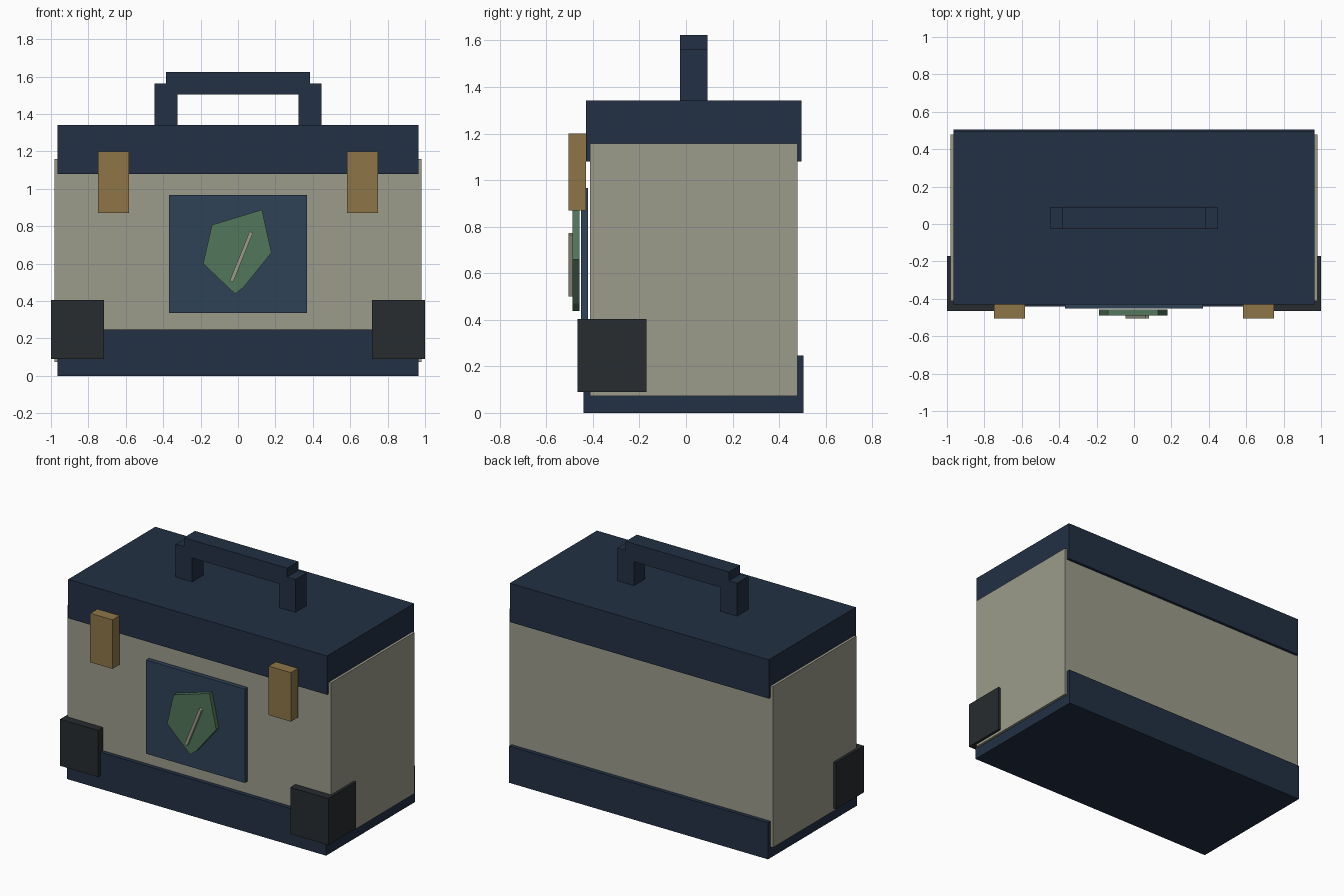
import bpy, bmesh

if "Cube" in bpy.data.objects:
    bpy.data.objects.remove(bpy.data.objects["Cube"])


def material(name, rgb):
    m = bpy.data.materials.new(name)
    m.diffuse_color = (*rgb, 1)
    m.use_nodes = True
    m.node_tree.nodes["Principled BSDF"].inputs["Base Color"].default_value = m.diffuse_color
    return m


navy = material("navy", (0.016, 0.030, 0.058))
beige = material("beige", (0.33, 0.33, 0.26))
brass = material("brass", (0.27, 0.18, 0.065))
dark = material("dark_rubber", (0.02, 0.025, 0.028))
blue = material("panel_blue", (0.028, 0.055, 0.095))
green = material("badge_green", (0.085, 0.18, 0.105))


def prism(name, outline, y0, y1, mat):
    """Extrude an (x, z) outline from y0 back to y1."""
    bm = bmesh.new()
    face = bm.faces.new([bm.verts.new((x, y0, z)) for x, z in outline])
    ext = bmesh.ops.extrude_face_region(bm, geom=[face])["geom"]
    verts = [v for v in ext if isinstance(v, bmesh.types.BMVert)]
    bmesh.ops.translate(bm, vec=(0, y1 - y0, 0), verts=verts)
    bmesh.ops.recalc_face_normals(bm, faces=bm.faces)
    mesh = bpy.data.meshes.new(name)
    bm.to_mesh(mesh)
    bm.free()
    mesh.materials.append(mat)
    obj = bpy.data.objects.new(name, mesh)
    bpy.context.collection.objects.link(obj)
    return obj


def box(name, x, y, z, mat):
    (x0, x1), (z0, z1) = x, z
    return prism(name, [(x0, z0), (x1, z0), (x1, z1), (x0, z1)], y[0], y[1], mat)


def pair(name, x, y, z, mat):
    box(name + "_right", x, y, z, mat)
    box(name + "_left", (-x[1], -x[0]), y, z, mat)


# Case: body, base tray and lid
box("body", (-0.982, 0.982), (-0.412, 0.478), (0.073, 1.158), beige)
box("base", (-0.965, 0.965), (-0.44, 0.505), (0, 0.247), navy)
box("lid", (-0.965, 0.965), (-0.43, 0.497), (1.08, 1.342), navy)

# Carry handle
pair("handle_post", (0.323, 0.446), (-0.026, 0.092), (1.33, 1.564), navy)
box("handle_bar", (-0.385, 0.385), (-0.026, 0.092), (1.503, 1.624), navy)

# Latches and front corner guards
pair("latch", (0.582, 0.748), (-0.505, -0.43), (0.87, 1.2), brass)
pair("corner_guard", (0.717, 1.0), (-0.466, -0.17), (0.09, 0.404), dark)

# Front panel with faceted badge and slanted bar
box("front_panel", (-0.368, 0.368), (-0.452, -0.422), (0.335, 0.967), blue)
prism("badge", [(0.128, 0.888), (0.179, 0.658), (0.027, 0.47),
                (-0.016, 0.438), (-0.187, 0.60), (-0.139, 0.807)],
      -0.488, -0.458, green)
prism("badge_bar", [(0.062, 0.772), (0.080, 0.764), (-0.027, 0.499),
                    (-0.045, 0.507)], -0.505, -0.488, beige)
